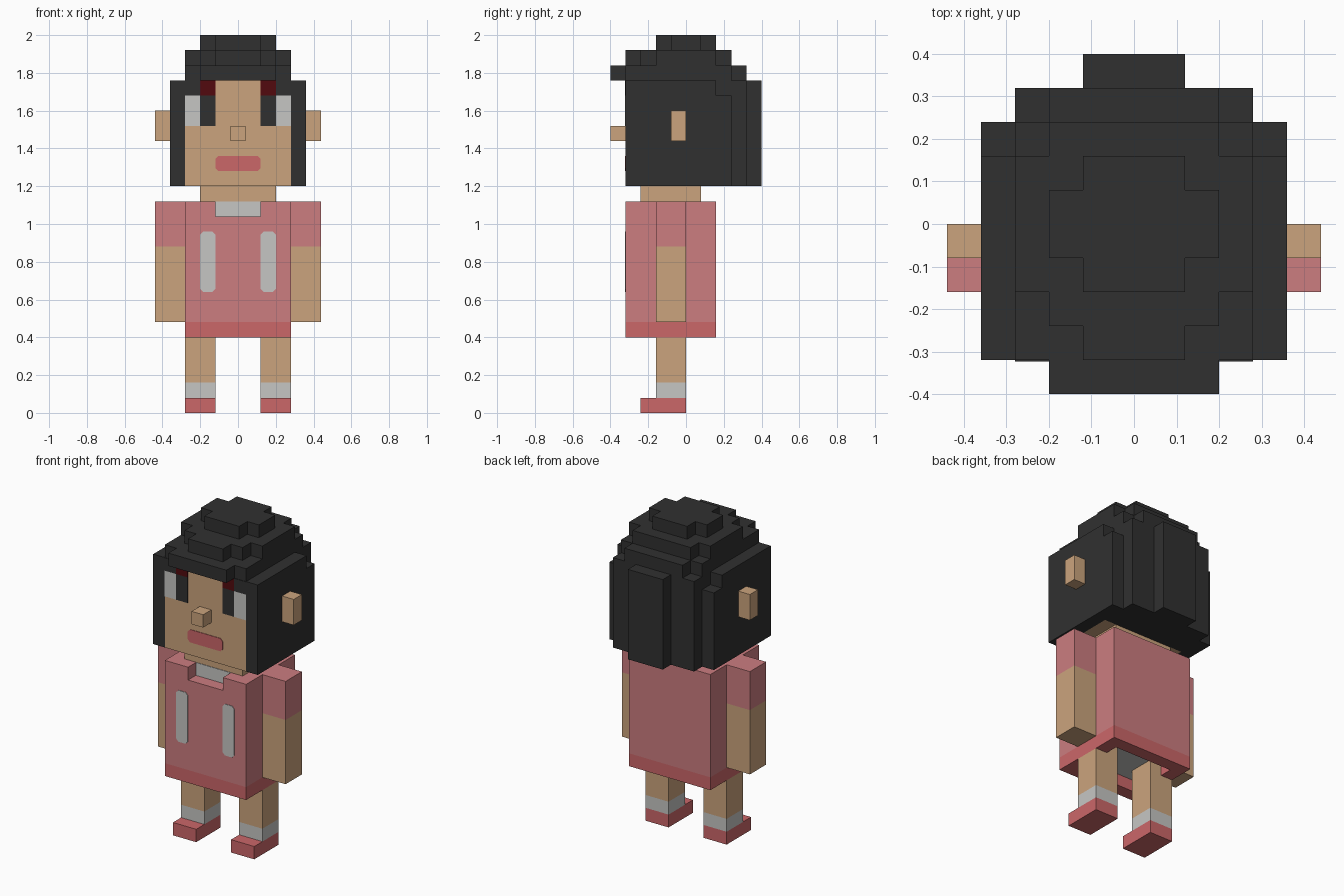
import bpy
import bmesh

cube = bpy.data.objects.get("Cube")
if cube:
    bpy.data.objects.remove(cube)

U = 0.08  # size of one block; all lengths below are in blocks


def linear(c):
    c /= 255
    return c / 12.92 if c <= 0.04045 else ((c + 0.055) / 1.055) ** 2.4


def material(name, *rgb):
    m = bpy.data.materials.new(name)
    m.use_nodes = True
    colour = [linear(c) for c in rgb] + [1]
    m.diffuse_color = colour
    m.node_tree.nodes["Principled BSDF"].inputs["Base Color"].default_value = colour
    return m


skin = material("skin tan", 203, 164, 125)
hair = material("hair black", 48, 48, 48)
pink = material("shirt pink", 204, 125, 128)
red = material("trim red", 203, 103, 105)
white = material("soft white", 198, 198, 196)
brown = material("brow maroon", 82, 10, 14)


def extrude(name, near, far, mat):
    """Solid between two matching outlines."""
    bm = bmesh.new()
    a = [bm.verts.new([c * U for c in p]) for p in near]
    b = [bm.verts.new([c * U for c in p]) for p in far]
    bm.faces.new(a[::-1])
    bm.faces.new(b)
    n = len(a)
    for i in range(n):
        j = (i + 1) % n
        bm.faces.new((a[i], a[j], b[j], b[i]))
    bmesh.ops.recalc_face_normals(bm, faces=bm.faces)
    mesh = bpy.data.meshes.new(name)
    bm.to_mesh(mesh)
    bm.free()
    mesh.materials.append(mat)
    ob = bpy.data.objects.new(name, mesh)
    bpy.context.collection.objects.link(ob)
    return ob


def layer(name, half, z0, z1, mat):
    """Flat layer from the left half of its plan, mirrored across x."""
    plan = half + [(-x, y) for x, y in reversed(half)]
    return extrude(name, [(x, y, z0) for x, y in plan],
                   [(x, y, z1) for x, y in plan], mat)


def block(name, w, y0, y1, z0, z1, mat):
    return layer(name, [(w, y0), (w, y1)], z0, z1, mat)


def pair(name, x0, x1, y0, y1, z0, z1, mat):
    for side, s in (("left_", 1), ("right_", -1)):
        plan = [(s * x0, y0), (s * x1, y0), (s * x1, y1), (s * x0, y1)]
        extrude(side + name, [(x, y, z0) for x, y in plan],
                [(x, y, z1) for x, y in plan], mat)


def plate(name, x0, x1, z0, z1, mat, cut=0.0):
    """Thin painted plate on the front plane, optionally with cut corners."""
    if cut:
        o = [(x0 + cut, z0), (x1 - cut, z0), (x1, z0 + cut), (x1, z1 - cut),
             (x1 - cut, z1), (x0 + cut, z1), (x0, z1 - cut), (x0, z0 + cut)]
    else:
        o = [(x0, z0), (x1, z0), (x1, z1), (x0, z1)]
    extrude(name, [(x, -4.04, z) for x, z in o], [(x, -3.98, z) for x, z in o], mat)


# Legs, socks and shoes
pair("shoe", 1.5, 3.5, -3, 0, 0, 1, red)
pair("sock", 1.5, 3.5, -2, 0, 1, 2, white)
pair("leg", 1.5, 3.5, -2, 0, 2, 5, skin)
pair("thigh", 1.5, 2.5, -2, 0, 5, 5.95, skin)

# Shirt with an open hem and a notched neckline
pair("hem_side", 2.5, 3.5, -4, 2, 5, 6, red)
block("hem_front", 2.5, -4, -3, 5, 6, red)
block("hem_back", 2.5, 1, 2, 5, 6, red)
block("shorts", 2.5, -3, 1, 5.9, 6, white)
block("torso", 3.5, -4, 2, 6, 13, pink)
layer("shoulders", [(1.5, -3), (1.5, -4), (3.5, -4), (3.5, 2)], 13, 14, pink)
block("collar", 1.5, -3.04, -2.9, 13, 14, white)
for side, s in (("left", 1), ("right", -1)):
    plate(side + "_shirt_stripe", s * 2 - 0.5, s * 2 + 0.5, 8, 12, white, 0.2)

# Arms
pair("sleeve", 3.5, 5.5, -2, 0, 11, 14, pink)
pair("arm", 3.5, 5.5, -2, 0, 6, 11, skin)

# Neck and head
block("neck", 2.5, -3, 1, 14, 15, skin)
block("face", 3.5, -4, 1, 15, 22, skin)
block("nose", 0.5, -5, -4, 18, 19, skin)
pair("ear", 4.5, 5.5, -1, 0, 18, 20, skin)

# Painted face
plate("mouth", -1.5, 1.5, 16, 17, red, 0.2)
for side, s in (("left_", 1), ("right_", -1)):
    inner = sorted((s * 1.5, s * 2.5))
    outer = sorted((s * 2.5, s * 3.5))
    plate(side + "pupil", *inner, 19, 21, hair)
    plate(side + "eye_white", *outer, 19, 21, white)
    plate(side + "brow", *inner, 21, 22, brown)
    plate(side + "hairline", *outer, 21, 22, hair)

# Hair: a shell around the face, then stepped layers up to the crown
shell_front = [(3.5, 1), (3.5, -4), (4.5, -4)]
back = [(3.5, 4), (1.5, 4), (1.5, 5)]
layer("hair_shell", shell_front + [(4.5, 3), (3.5, 3)] + back, 15, 21, hair)
layer("hair_shell_top", shell_front + [(4.5, 2), (3.5, 2)] + back, 21, 22, hair)
layer("hair_fringe", [(2.5, -5), (2.5, -4), (3.5, -4), (3.5, 3),
                      (2.5, 3), (2.5, 4)], 22, 23, hair)
layer("hair_upper", [(1.5, -4), (1.5, -3), (2.5, -3), (2.5, -2), (3.5, -2),
                     (3.5, 2), (2.5, 2), (2.5, 3)], 23, 24, hair)
layer("hair_crown", [(1.5, -2), (1.5, -1), (2.5, -1), (2.5, 1),
                     (1.5, 1), (1.5, 2)], 24, 25, hair)
